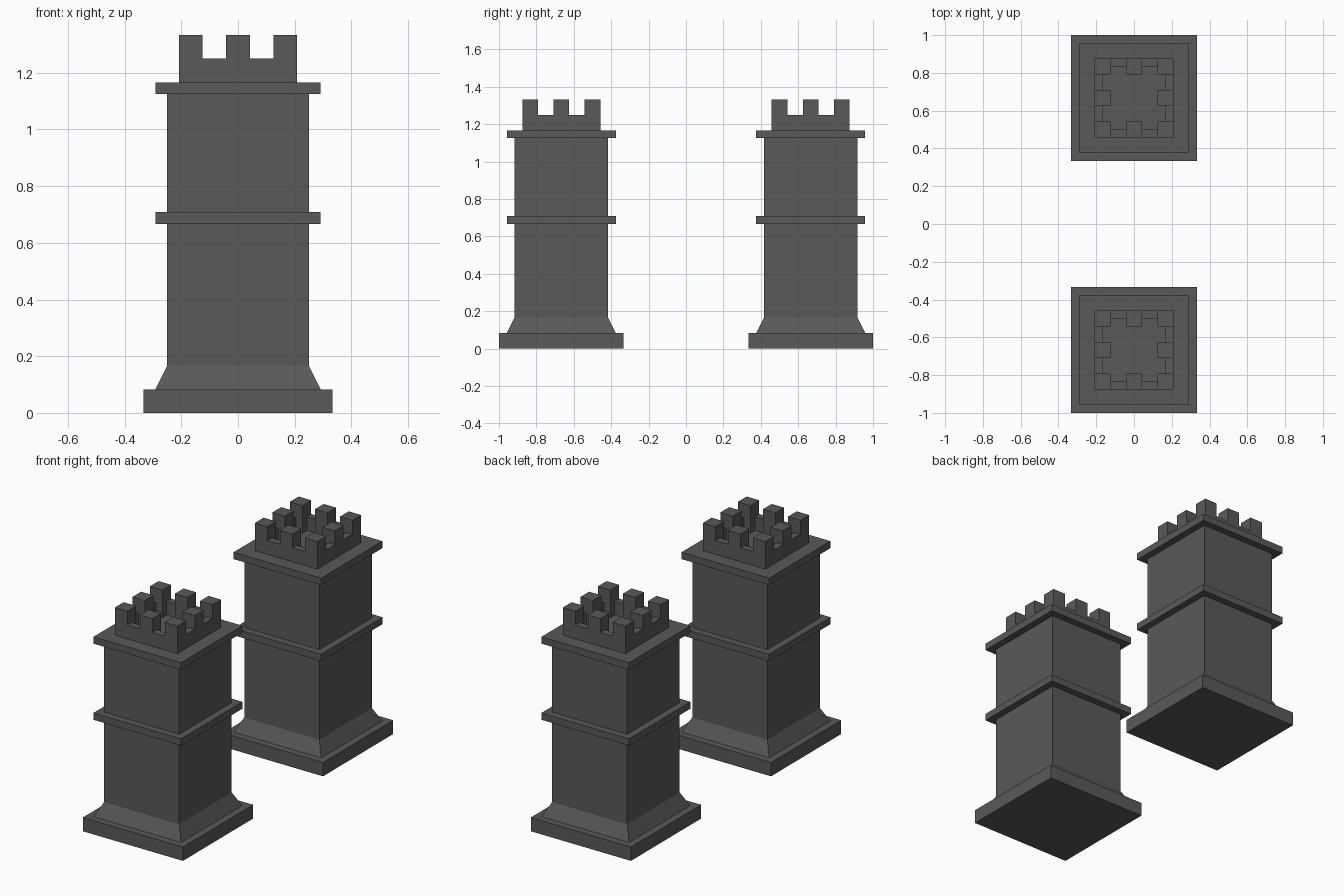
import bpy, bmesh
from mathutils import Matrix, Vector

if "Cube" in bpy.data.objects:
    bpy.data.objects.remove(bpy.data.objects["Cube"])

U = 1 / 24  # modelling grid step

stone = bpy.data.materials.new("dark_stone")
stone.diffuse_color = (0.1, 0.1, 0.1, 1)
stone.use_nodes = True
stone.node_tree.nodes["Principled BSDF"].inputs["Base Color"].default_value = stone.diffuse_color


def make_object(name, bm, y):
    bmesh.ops.recalc_face_normals(bm, faces=bm.faces)
    mesh = bpy.data.meshes.new(name)
    bm.to_mesh(mesh)
    bm.free()
    mesh.materials.append(stone)
    obj = bpy.data.objects.new(name, mesh)
    obj.location.y = y
    bpy.context.collection.objects.link(obj)


def square_lathe(name, profile, y):
    """Sweep a (half width, height) profile around a square."""
    bm = bmesh.new()
    rings = [[bm.verts.new((sx * r * U, sy * r * U, z * U))
              for sx, sy in ((-1, -1), (1, -1), (1, 1), (-1, 1))]
             for r, z in profile]
    for a, b in zip(rings, rings[1:]):
        for i in range(4):
            j = (i + 1) % 4
            bm.faces.new((a[i], a[j], b[j], b[i]))
    bm.faces.new(rings[0])
    bm.faces.new(rings[-1])
    make_object(name, bm, y)


def add_box(bm, x, y, z0, z1, sx, sy):
    matrix = (Matrix.Translation(Vector((x, y, (z0 + z1) / 2)) * U)
              @ Matrix.Diagonal((sx * U, sy * U, (z1 - z0) * U, 1)))
    bmesh.ops.create_cube(bm, size=1, matrix=matrix)


# plinth, flared foot, shaft, middle band and top ledge
body = [(8, 0), (8, 2), (7, 2), (6, 4), (6, 16), (7, 16), (7, 17),
        (6, 17), (6, 27), (7, 27), (7, 28)]

for label, y in (("front", -16 * U), ("back", 16 * U)):
    square_lathe(label + "_tower_body", body, y)

    # eight merlons around an open roof
    bm = bmesh.new()
    for mx in (-4, 0, 4):
        for my in (-4, 0, 4):
            if mx or my:
                add_box(bm, mx, my, 28, 32, 2, 2)
    make_object(label + "_tower_merlons", bm, y)

    # thin low parapet between the merlons
    bm = bmesh.new()
    for side in (-4.5, 4.5):
        for gap in (-2, 2):
            add_box(bm, gap, side, 28, 30, 2, 1)
            add_box(bm, side, gap, 28, 30, 1, 2)
    make_object(label + "_tower_parapet", bm, y)
